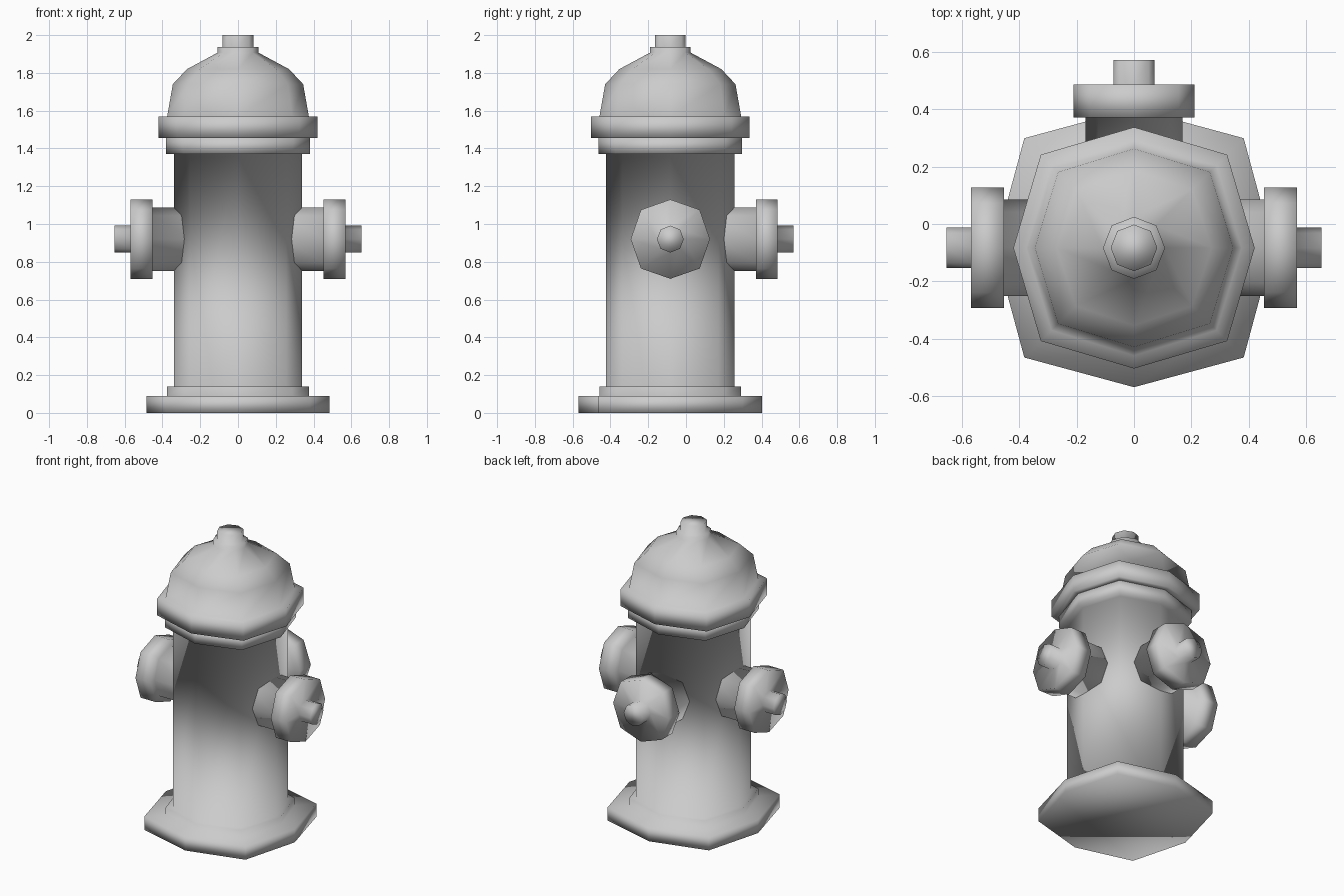
import bpy, bmesh
from math import pi
from mathutils import Matrix, Vector

cube = bpy.data.objects.get("Cube")
if cube:
    bpy.data.objects.remove(cube, do_unlink=True)

AXIS_Y = -0.083
OUTLET_Z = 0.92

iron = bpy.data.materials.new("grey_iron")
iron.use_nodes = True
grey = (0.6, 0.6, 0.6, 1)
iron.diffuse_color = grey
iron.node_tree.nodes["Principled BSDF"].inputs["Base Color"].default_value = grey


def turned(name, profile, matrix):
    """Eight-sided turned part; profile rows are radius, height, corner factor."""
    bm = bmesh.new()
    rings = []
    for r, z, k in profile:
        c = r * k
        corners = [(r, 0), (c, c), (0, r), (-c, c), (-r, 0), (-c, -c), (0, -r), (c, -c)]
        rings.append([bm.verts.new((x, y, z)) for x, y in corners])
    for low, high in zip(rings, rings[1:]):
        for i in range(8):
            j = (i + 1) % 8
            bm.faces.new((low[i], low[j], high[j], high[i]))
    bm.faces.new(rings[0][::-1])
    bm.faces.new(rings[-1])
    for face in bm.faces:
        face.smooth = True
    bm.transform(matrix)
    mesh = bpy.data.meshes.new(name)
    bm.to_mesh(mesh)
    bm.free()
    mesh.materials.append(iron)
    obj = bpy.data.objects.new(name, mesh)
    bpy.context.collection.objects.link(obj)
    return obj


upright = Matrix.Translation((0, AXIS_Y, 0))

# Foot plate, step, barrel and collar
turned("barrel", [
    (0.485, 0, 0.787), (0.485, 0.09, 0.787),
    (0.375, 0.09, 0.765), (0.375, 0.14, 0.765),
    (0.34, 0.14, 0.75), (0.34, 1.37, 0.75),
    (0.38, 1.37, 0.765), (0.38, 1.455, 0.765),
], upright)

# Rim, domed bonnet and top nut
turned("bonnet", [
    (0.38, 1.455, 0.765), (0.42, 1.455, 0.772), (0.42, 1.57, 0.772),
    (0.375, 1.57, 0.765), (0.345, 1.74, 0.765), (0.27, 1.82, 0.75),
    (0.108, 1.907, 0.72), (0.108, 1.938, 0.72),
    (0.081, 1.938, 0.72), (0.081, 2.0, 0.72),
], upright)

# Outlets on both sides and the back: neck, cap and nut
outlet = [
    (0.168, 0.24, 0.74), (0.168, 0.453, 0.74),
    (0.21, 0.453, 0.74), (0.21, 0.568, 0.74),
    (0.071, 0.568, 0.72), (0.071, 0.653, 0.72),
]
lay_down = Matrix.Rotation(pi / 2, 4, 'Y')
place = Matrix.Translation(Vector((0, AXIS_Y, OUTLET_Z)))
for name, turn in (("left_outlet", 0), ("back_outlet", pi / 2), ("right_outlet", pi)):
    turned(name, outlet, place @ Matrix.Rotation(turn, 4, 'Z') @ lay_down)
